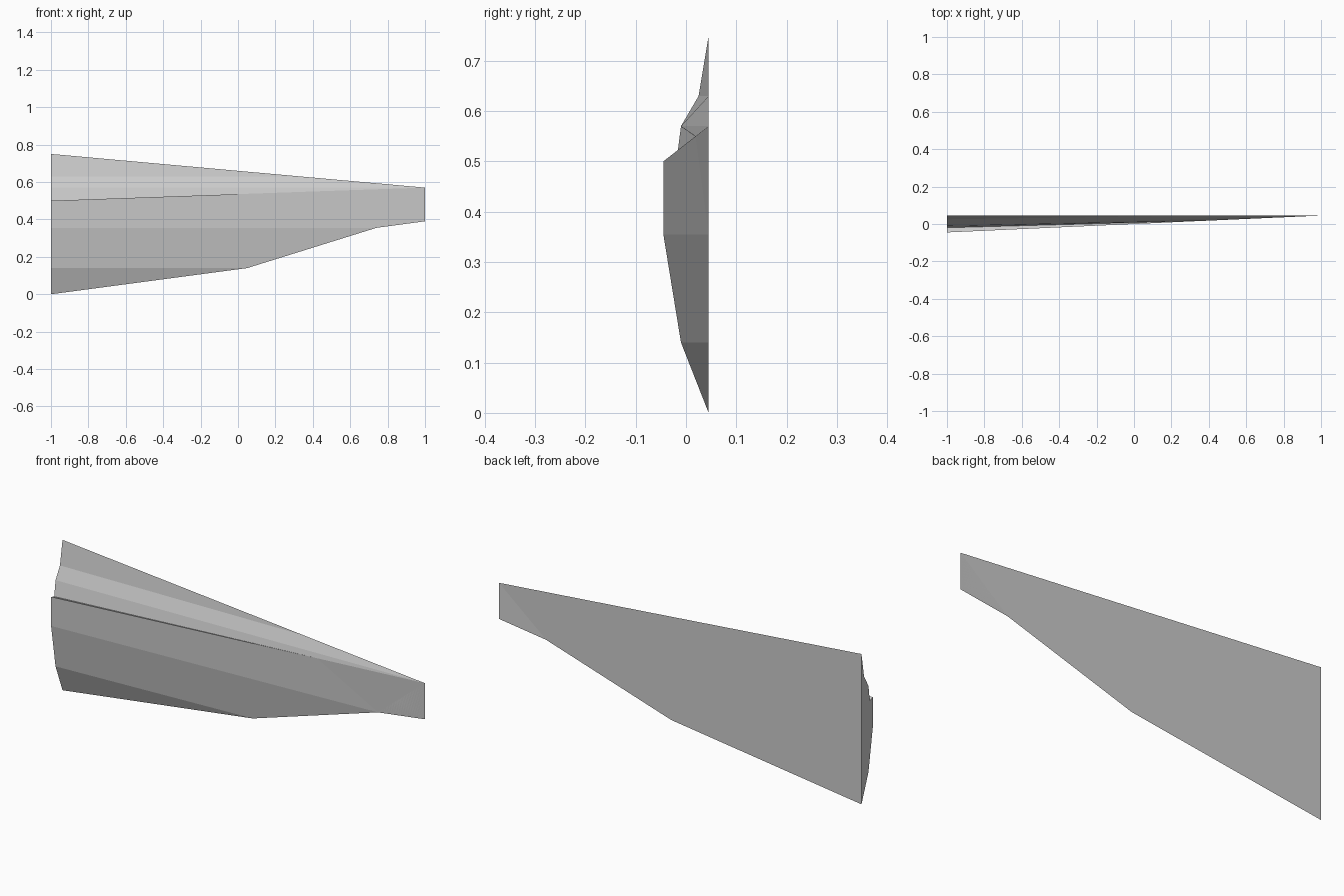
import bpy, bmesh

cube = bpy.data.objects.get("Cube")
if cube:
    bpy.data.objects.remove(cube, do_unlink=True)

grey = bpy.data.materials.new("plain_grey")
grey.use_nodes = True
grey.diffuse_color = (0.6, 0.6, 0.6, 1)
grey.node_tree.nodes["Principled BSDF"].inputs["Base Color"].default_value = (0.6, 0.6, 0.6, 1)

BACK = 0.045
bm = bmesh.new()


def point(x, y, z):
    return bm.verts.new((x, y, z))


# Root section, from the lower edge up the bulging front to the upper edge
root = [point(-1, y, z) for y, z in (
    (BACK, 0), (-0.01, 0.14), (-0.045, 0.355), (-0.045, 0.5),
    (-0.02, 0.492), (-0.01, 0.57), (0.025, 0.63), (BACK, 0.75))]
low, low_crease, belly, ridge, ledge, shoulder, high_crease, high = root

# Outer outline where the creases run out
lower_bend = point(0.05, BACK, 0.14)
lower_tip_bend = point(0.74, BACK, 0.355)
tip_low = point(1, BACK, 0.39)
tip_high = point(1, BACK, 0.57)
upper_end = point(0.33, BACK, 0.63)
ridge_end = point(0.42, 0.019, 0.55)

# Front panels, ledge above the ridge, root cap and flat back
panels = (
    (low, lower_bend, low_crease),
    (low_crease, lower_bend, lower_tip_bend, belly),
    (belly, lower_tip_bend, ridge_end, ridge),
    (lower_tip_bend, tip_low, tip_high, ridge_end),
    (ridge, ridge_end, ledge),
    (ledge, ridge_end, tip_high, shoulder),
    (shoulder, tip_high, upper_end, high_crease),
    (high_crease, upper_end, high),
    root,
    (low, high, upper_end, tip_high, tip_low, lower_tip_bend, lower_bend),
)
for corners in panels:
    bm.faces.new(corners)
bmesh.ops.recalc_face_normals(bm, faces=bm.faces[:])

mesh = bpy.data.meshes.new("tapered_wing")
bm.to_mesh(mesh)
bm.free()
mesh.materials.append(grey)
wing = bpy.data.objects.new("tapered_wing", mesh)
bpy.context.collection.objects.link(wing)
